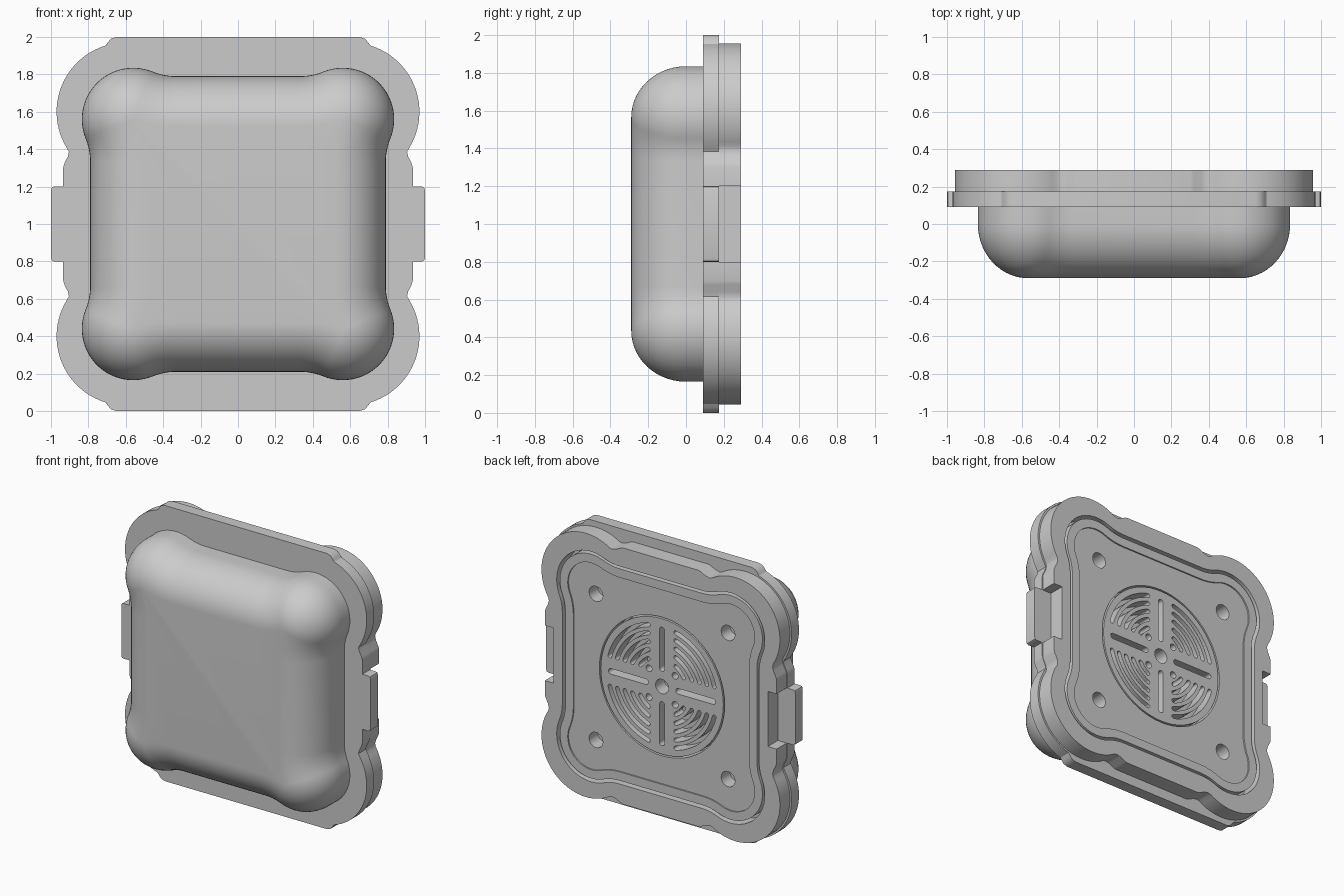
import bpy, bmesh
from math import sin, cos, asin, atan2, degrees, radians, hypot

if "Cube" in bpy.data.objects:
    bpy.data.objects.remove(bpy.data.objects["Cube"])


def arc(cx, cy, r, a0, a1, n):
    return [(cx + r * cos(radians(a0 + (a1 - a0) * i / n)),
             cy + r * sin(radians(a0 + (a1 - a0) * i / n))) for i in range(n + 1)]


def mirror4(q):
    """Quarter outline (right side to top) -> full closed outline."""
    half = q + [(-x, y) for x, y in reversed(q)]
    return half + [(x, -y) for x, y in reversed(half)]


def swap(half):
    return half + [(y, x) for x, y in reversed(half)]


def lobed(d):
    """Square with four round corner lobes, inset by d."""
    side, start, c, rc, k = 0.79, 0.33, 0.56, 0.275, 0.335
    a = degrees(atan2(start - c, side + k - c))
    pts = arc(side + k, start, k + d, 180, 180 + a, 8)
    pts += arc(c, c, rc - d, a, 44, 14)[1:]
    return mirror4(swap(pts))


def slot(r, a0, a1, w, n=14):
    """Round-ended curved slot."""
    h = w / 2
    p0 = (r * cos(radians(a0)), r * sin(radians(a0)))
    p1 = (r * cos(radians(a1)), r * sin(radians(a1)))
    return (arc(0, 0, r + h, a0, a1, n) + arc(*p1, h, a1, a1 + 180, 6)[1:-1]
            + arc(0, 0, r - h, a1, a0, n) + arc(*p0, h, a0 + 180, a0 + 360, 6)[1:-1])


def circle(x, y, r, n=32):
    return arc(x, y, r, 0, 360, n)[:-1]


def rot(pts, k):
    for _ in range(k):
        pts = [(-y, x) for x, y in pts]
    return pts


def finish(ob):
    bm = bmesh.new()
    bm.from_mesh(ob.data)
    bmesh.ops.remove_doubles(bm, verts=bm.verts, dist=0.0002)
    bmesh.ops.recalc_face_normals(bm, faces=bm.faces)
    bm.to_mesh(ob.data)
    bm.free()
    bpy.ops.object.select_all(action='DESELECT')
    ob.select_set(True)
    bpy.context.view_layer.objects.active = ob
    bpy.ops.object.shade_smooth_by_angle(angle=radians(32))


def plate(name, y0, y1, loops):
    """Extruded plate between y0 and y1; first loop is the edge, others are holes."""
    cu = bpy.data.curves.new(name, 'CURVE')
    cu.dimensions = '2D'
    cu.fill_mode = 'BOTH'
    cu.extrude = (y1 - y0) / 2
    for pts in loops:
        sp = cu.splines.new('POLY')
        sp.points.add(len(pts) - 1)
        for p, (x, z) in zip(sp.points, pts):
            p.co = (x, z, 0, 1)
        sp.use_cyclic_u = True
    ob = bpy.data.objects.new(name, cu)
    bpy.context.collection.objects.link(ob)
    ob.location = (0, (y0 + y1) / 2, 1)
    ob.rotation_euler = (radians(90), 0, 0)
    bpy.ops.object.select_all(action='DESELECT')
    ob.select_set(True)
    bpy.context.view_layer.objects.active = ob
    bpy.ops.object.convert(target='MESH')
    finish(bpy.context.view_layer.objects.active)


# Domed front shell: inset outlines lofted along a rounded profile
steps = 14
rings = [(0.0, 0.1)] + [(0.27 * (1 - cos(radians(90 * i / steps))),
                         -0.29 * sin(radians(90 * i / steps))) for i in range(steps + 1)]
bm = bmesh.new()
loops = [[bm.verts.new((x, y, z + 1)) for x, z in lobed(d)] for d, y in rings]
for a, b in zip(loops, loops[1:]):
    for i in range(len(a)):
        j = (i + 1) % len(a)
        bm.faces.new((a[i], a[j], b[j], b[i]))
bm.faces.new(loops[0])
bm.faces.new(loops[-1])
me = bpy.data.meshes.new("front_shell")
bm.to_mesh(me)
bm.free()
shell = bpy.data.objects.new("front_shell", me)
bpy.context.collection.objects.link(shell)
finish(shell)

# Flange with side latch tabs and flat top and bottom edges
shoulder = [(0.935, 0.2), (0.935, 0.3), (0.928, 0.325), (0.91, 0.36), (0.904, 0.385)]
flange = ([(1.0, 0.18), (0.995, 0.195), (0.985, 0.2)] + shoulder
          + arc(0.6, 0.6, 0.37, -31, 73, 24)
          + [(0.695, 0.972), (0.68, 0.99), (0.65, 1.0)])
plate("flange", 0.09, 0.175, [mirror4(flange)])

# Back rim, notched behind the latch tabs
neck = [(0.93, 0.3), (0.925, 0.32), (0.905, 0.36), (0.898, 0.39)]
lobe = neck + arc(0.6, 0.6, 0.357, -32, 122, 32) + [(y, x) for x, y in reversed(neck)]
rim = [(0.86, 0.2), (0.93, 0.2)] + lobe
plate("back_rim", 0.175, 0.29, [mirror4(rim), lobed(0.0)])

# Sealing band inside the rim, separated by a thin groove
plate("sealing_band", 0.17, 0.285, [lobed(0.022), lobed(0.085)])

# Back panel with four screw holes and a round opening for the grille
holes = [circle(sx * 0.53, sz * 0.53, 0.055) for sx in (-1, 1) for sz in (-1, 1)]
plate("back_panel", 0.17, 0.275, [lobed(0.084), circle(0, 0, 0.503, 64)] + holes)

# Vent grille: centre hole, four straight slots, curved slots in each quarter
cuts = [circle(0, 0, 0.052)]
bar = arc(0.41, 0, 0.02, -90, 90, 6) + arc(0.13, 0, 0.02, 90, 270, 6)
for k in range(4):
    cuts.append(rot(bar, k))
    cuts.append(rot(circle(0.105, 0.105, 0.024, 16), k))
    for r in (0.205, 0.262, 0.319, 0.376, 0.433):
        a = degrees(asin(0.11 / r))
        cuts.append(rot(slot(r, a, 90 - a, 0.03), k))
plate("vent_grille", 0.17, 0.275, [circle(0, 0, 0.492, 64)] + cuts)
